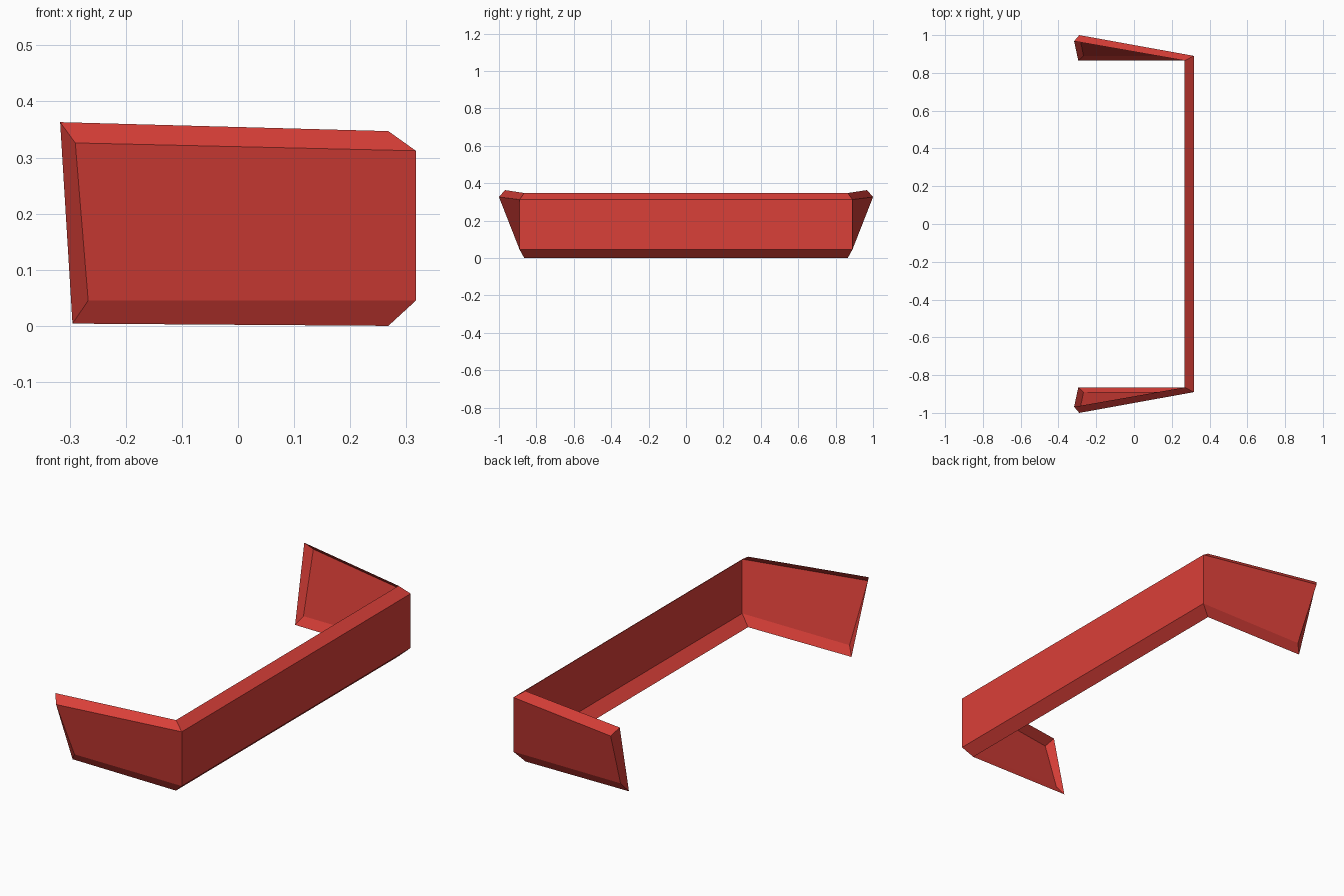
import bpy
import bmesh

cube = bpy.data.objects.get("Cube")
if cube:
    bpy.data.objects.remove(cube, do_unlink=True)

# Red paint
red = bpy.data.materials.new("red_paint")
red.use_nodes = True
colour = (0.70, 0.05, 0.04, 1)
red.diffuse_color = colour
red.node_tree.nodes["Principled BSDF"].inputs["Base Color"].default_value = colour

# Cross-sections, each from lower lip to upper lip
tip = [(-0.295, -0.865, 0.004), (-0.267, -0.89, 0.045),
       (-0.29, -1.0, 0.326), (-0.317, -0.968, 0.363)]
corner = [(0.268, -0.865, 0.0), (0.317, -0.89, 0.045),
          (0.317, -0.89, 0.312), (0.268, -0.865, 0.347)]


def mirrored(section):
    return [(x, -y, z) for x, y, z in section]


# Thin open shell: wing, long bar, wing
bm = bmesh.new()
sections = [[bm.verts.new(p) for p in s]
            for s in (tip, corner, mirrored(corner), mirrored(tip))]
for a, b in zip(sections, sections[1:]):
    for k in range(len(a) - 1):
        bm.faces.new((a[k], b[k], b[k + 1], a[k + 1]))

# Turned-in lips closing the wing ends
bm.faces.new(sections[0])
bm.faces.new(sections[-1][::-1])

mesh = bpy.data.meshes.new("bumper_shell")
bm.to_mesh(mesh)
bm.free()
mesh.materials.append(red)
shell = bpy.data.objects.new("bumper_shell", mesh)
bpy.context.collection.objects.link(shell)
